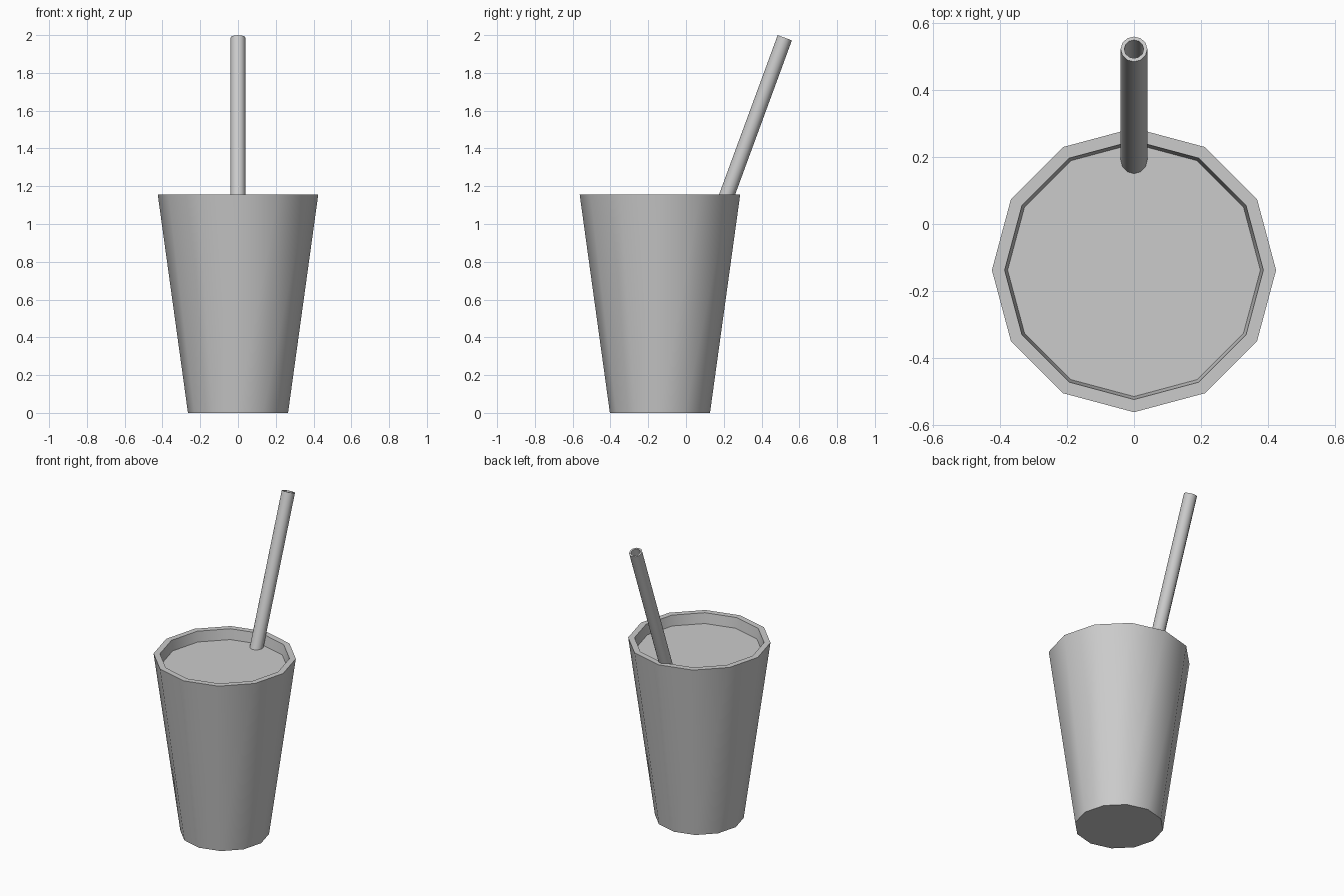
import bpy, bmesh
from math import sin, cos, pi, radians
from mathutils import Matrix

if "Cube" in bpy.data.objects:
    bpy.data.objects.remove(bpy.data.objects["Cube"])


def lathe(name, profile, sides, matrix, closed=False, cap_first=False, cap_last=False):
    """Spin (radius, z) points round the z axis into a faceted solid."""
    bm = bmesh.new()
    rings = [[bm.verts.new((r * cos(2 * pi * i / sides), r * sin(2 * pi * i / sides), z))
              for i in range(sides)] for r, z in profile]
    pairs = list(zip(rings, rings[1:]))
    if closed:
        pairs.append((rings[-1], rings[0]))
    for a, b in pairs:
        for i in range(sides):
            j = (i + 1) % sides
            bm.faces.new((a[i], a[j], b[j], b[i]))
    if cap_first:
        bm.faces.new(rings[0][::-1])
    if cap_last:
        bm.faces.new(rings[-1])
    bm.transform(matrix)
    mesh = bpy.data.meshes.new(name)
    bm.to_mesh(mesh)
    bm.free()
    obj = bpy.data.objects.new(name, mesh)
    bpy.context.collection.objects.link(obj)
    bpy.ops.object.select_all(action='DESELECT')
    obj.select_set(True)
    bpy.context.view_layer.objects.active = obj
    bpy.ops.object.shade_smooth_by_angle(angle=radians(35))
    return obj


cup_place = Matrix.Translation((0, -0.138, 0))
drink_r, drink_z = 0.378, 1.09

# Tapered cup with a thick rim, lined down to the drink level
lathe("cup", [(0.265, 0), (0.425, 1.157), (0.387, 1.157), (drink_r, drink_z)],
      12, cup_place, cap_first=True)

# Flat drink surface
lathe("drink", [(drink_r, drink_z)], 12, cup_place, cap_last=True)

# Hollow straw leaning back, its lower end dipped into the drink
straw_place = Matrix.Translation((0, 0.523, 1.986)) @ Matrix.Rotation(radians(-20.2), 4, 'X')
lathe("straw", [(0.04, -1.02), (0.04, 0), (0.029, 0), (0.029, -1.02)],
      12, straw_place, closed=True)
